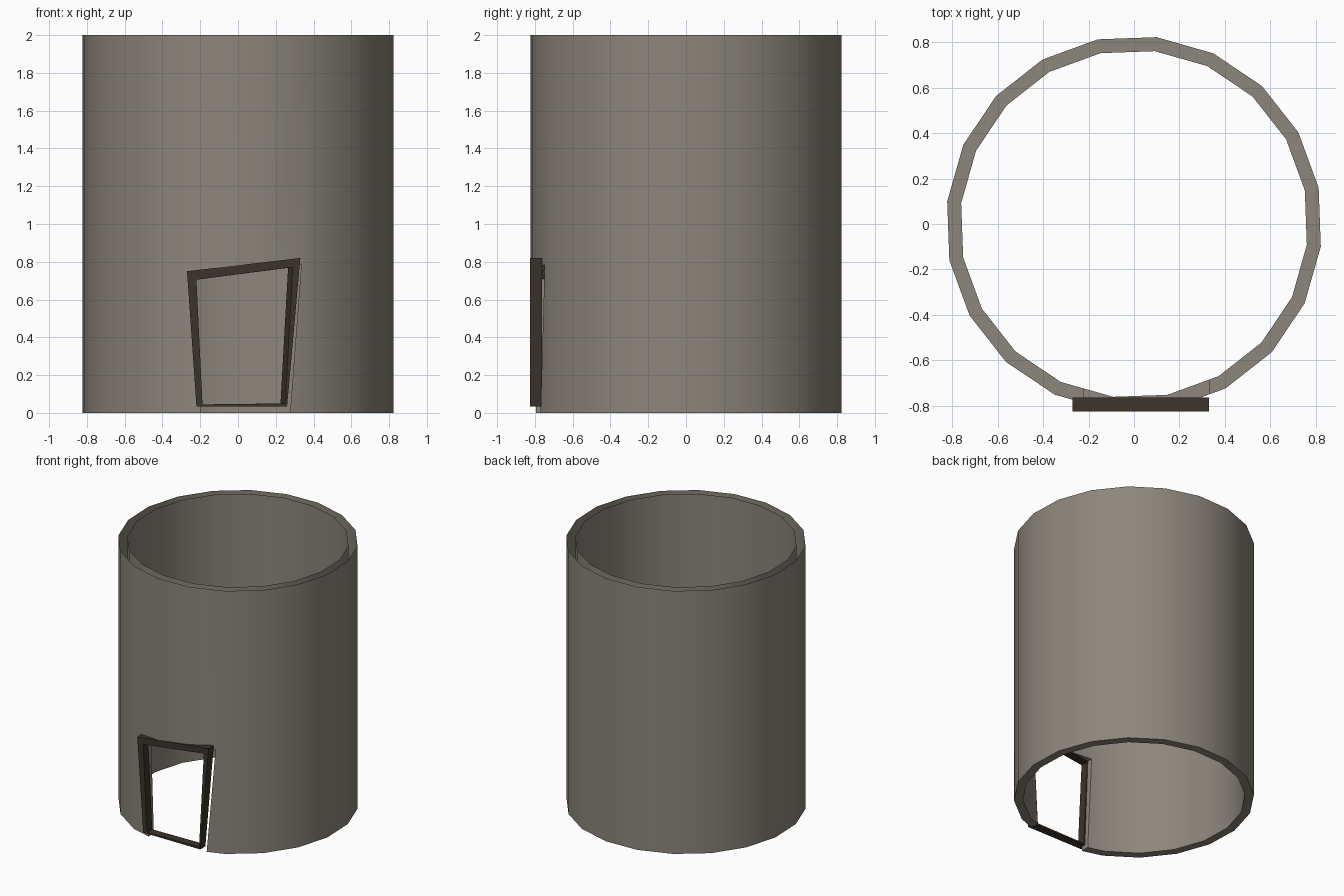
import bpy, bmesh, math

if "Cube" in bpy.data.objects:
    bpy.data.objects.remove(bpy.data.objects["Cube"])

def material(name, col):
    m = bpy.data.materials.new(name)
    m.diffuse_color = (*col, 1)
    m.use_nodes = True
    m.node_tree.nodes["Principled BSDF"].inputs["Base Color"].default_value = m.diffuse_color
    return m

stone = material("warm grey stone", (0.265, 0.238, 0.202))
wood = material("dark wood", (0.045, 0.034, 0.025))

def make(name, verts, faces, mat=None):
    me = bpy.data.meshes.new(name)
    me.from_pydata(verts, [], faces)
    bm = bmesh.new()
    bm.from_mesh(me)
    bmesh.ops.recalc_face_normals(bm, faces=bm.faces)
    bm.to_mesh(me)
    bm.free()
    ob = bpy.data.objects.new(name, me)
    bpy.context.collection.objects.link(ob)
    if mat:
        me.materials.append(mat)
    return ob

# round wall: 20-sided hollow ring, closed for the cut
N, H = 20, 2.0
def ring(r, z):
    return [(r * math.cos(math.radians(11.1 + 18 * i)),
             r * math.sin(math.radians(11.1 + 18 * i)), z) for i in range(N)]

loops = [ring(0.828, 0), ring(0.828, H), ring(0.766, H), ring(0.766, 0)]
verts = [v for l in loops for v in l]
faces = []
for k in range(4):
    a, b = k * N, ((k + 1) % 4) * N
    for i in range(N):
        j = (i + 1) % N
        faces.append((a + i, a + j, b + j, b + i))
wall = make("round_wall", verts, faces, stone)

# crooked doorway cut through the wall
door = [(-0.193, -0.1), (0.268, -0.1), (0.335, 0.785), (-0.225, 0.71)]
cv = [(x, y, z) for y in (-1.0, -0.5) for x, z in door]
cf = [(0, 1, 2, 3), (4, 5, 6, 7)] + [(i, (i + 1) % 4, (i + 1) % 4 + 4, i + 4) for i in range(4)]
cutter = make("door_cutter", cv, cf, stone)
cutter.hide_render = True
mod = wall.modifiers.new("doorway", 'BOOLEAN')
mod.operation, mod.solver, mod.object = 'DIFFERENCE', 'EXACT', cutter
bpy.context.view_layer.objects.active = wall
bpy.ops.object.modifier_apply(modifier=mod.name)
bpy.data.objects.remove(cutter)

# the gap between the wall shells is open at the top
bm = bmesh.new()
bm.from_mesh(wall.data)
top = [f for f in bm.faces if all(v.co.z > H - 0.001 for v in f.verts)]
bmesh.ops.delete(bm, geom=top, context='FACES_ONLY')
bm.to_mesh(wall.data)
bm.free()

# door frame: crooked outline with a splayed opening
outer = [(-0.22, 0.035), (0.26, 0.035), (0.33, 0.82), (-0.27, 0.75)]
inner_front = [(-0.188, 0.045), (0.25, 0.05), (0.29, 0.772), (-0.22, 0.705)]
inner_back = [(-0.188, 0.045), (0.225, 0.05), (0.265, 0.768), (-0.22, 0.705)]
yf, yb = -0.825, -0.763
fl = [(outer, yf), (inner_front, yf), (inner_back, yb), (outer, yb)]
fv = [(x, y, z) for l, y in fl for x, z in l]
ff = [(k * 4 + i, k * 4 + (i + 1) % 4, ((k + 1) % 4) * 4 + (i + 1) % 4, ((k + 1) % 4) * 4 + i)
      for k in range(4) for i in range(4)]
make("door_frame", fv, ff, wood)

# smooth round wall, sharp edges kept
bpy.ops.object.select_all(action='DESELECT')
wall.select_set(True)
bpy.context.view_layer.objects.active = wall
bpy.ops.object.shade_smooth_by_angle(angle=math.radians(30))
